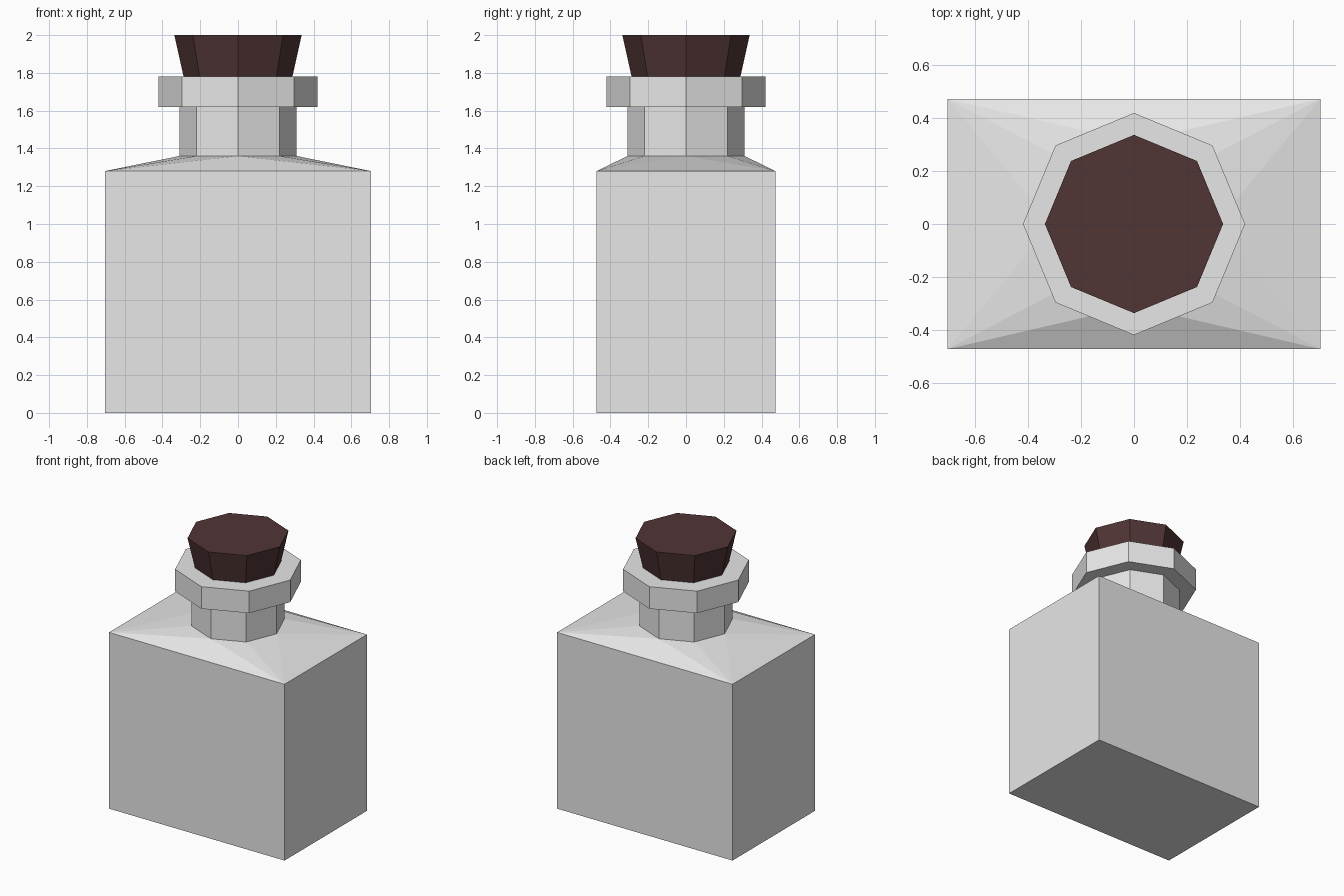
import bpy, bmesh, math

cube = bpy.data.objects.get("Cube")
if cube:
    bpy.data.objects.remove(cube, do_unlink=True)

SIDES = 8


def make_material(name, rgb):
    mat = bpy.data.materials.new(name)
    mat.use_nodes = True
    colour = (*rgb, 1.0)
    mat.diffuse_color = colour
    mat.node_tree.nodes["Principled BSDF"].inputs["Base Color"].default_value = colour
    return mat


def ring(bm, radius, z):
    """Octagon with its corners on the x and y axes."""
    step = 2 * math.pi / SIDES
    return [bm.verts.new((radius * math.cos(i * step), radius * math.sin(i * step), z))
            for i in range(SIDES)]


def bridge(bm, low, high):
    n = len(low)
    for i in range(n):
        j = (i + 1) % n
        bm.faces.new((low[i], low[j], high[j], high[i]))


def finish(bm, name, mat):
    bmesh.ops.recalc_face_normals(bm, faces=bm.faces)
    mesh = bpy.data.meshes.new(name)
    bm.to_mesh(mesh)
    bm.free()
    mesh.materials.append(mat)
    obj = bpy.data.objects.new(name, mesh)
    bpy.context.collection.objects.link(obj)
    return obj


glass = make_material("pale_grey_glass", (0.8, 0.8, 0.8))
cork = make_material("dark_brown_cork", (0.081, 0.035, 0.036))

# Bottle: rectangular body
bm = bmesh.new()
half_x, half_y, body_top = 0.705, 0.473, 1.28
signs = ((1, 1), (-1, 1), (-1, -1), (1, -1))
base, rim = ([bm.verts.new((sx * half_x, sy * half_y, z)) for sx, sy in signs]
             for z in (0, body_top))
bm.faces.new(base)
bridge(bm, base, rim)

# Neck and lip rings
rings = [ring(bm, r, z) for r, z in ((0.31, 1.36), (0.31, 1.62), (0.42, 1.62), (0.42, 1.78))]
for low, high in zip(rings, rings[1:]):
    bridge(bm, low, high)
bm.faces.new(rings[-1])

# Sloping shoulder: three triangles from each body edge to the neck
neck = rings[0]
for i in range(4):
    a, b = rim[i], rim[(i + 1) % 4]
    first, mid, last = (neck[(2 * i + k) % SIDES] for k in (1, 2, 3))
    bm.faces.new((a, mid, first))
    bm.faces.new((a, b, mid))
    bm.faces.new((b, last, mid))
finish(bm, "bottle", glass)

# Tapered stopper
bm = bmesh.new()
low, high = ring(bm, 0.287, 1.775), ring(bm, 0.337, 2.0)
bridge(bm, low, high)
bm.faces.new(low)
bm.faces.new(high)
finish(bm, "stopper", cork)
